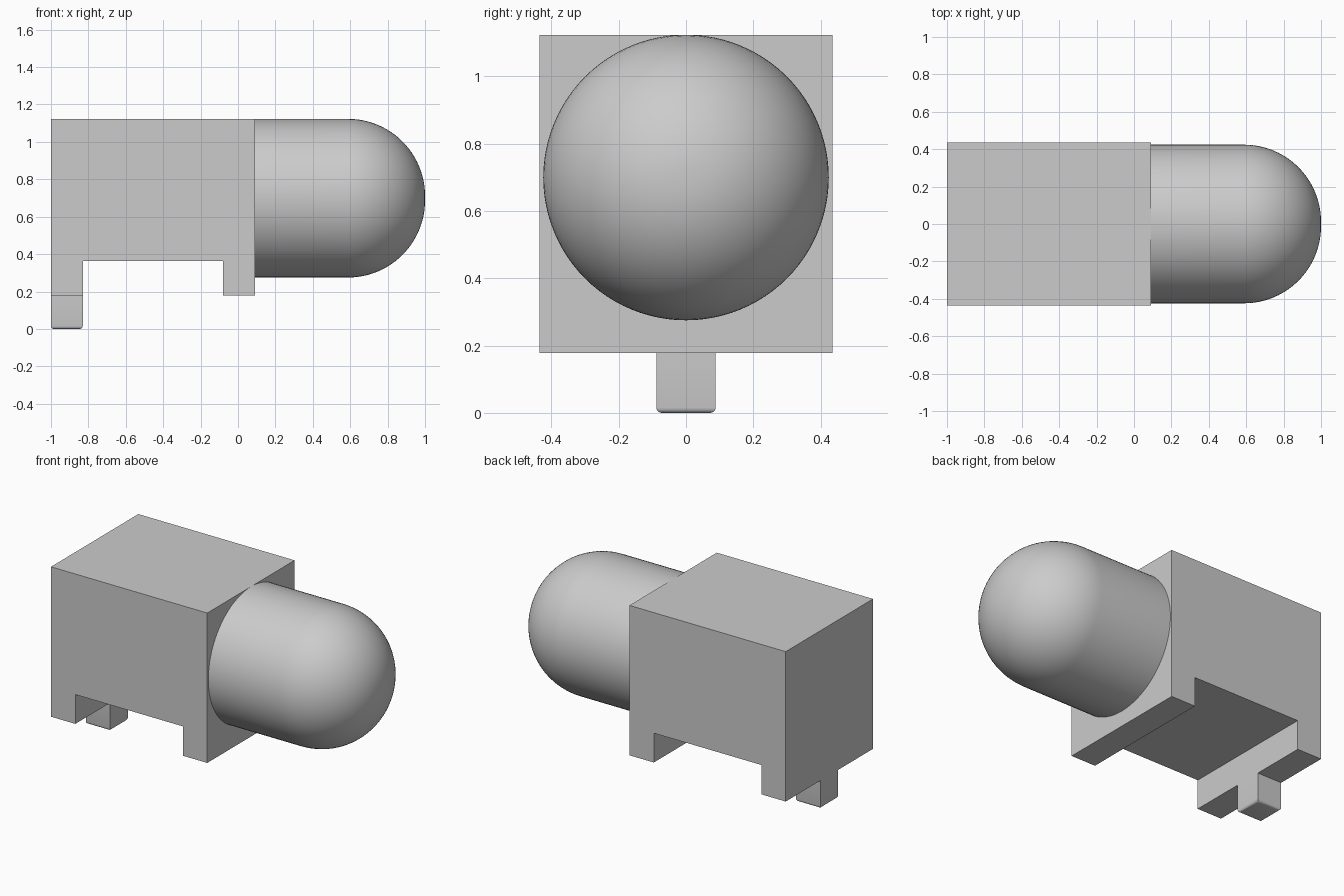
import bpy, bmesh, math

cube = bpy.data.objects.get("Cube")
if cube:
    bpy.data.objects.remove(cube, do_unlink=True)

grey = bpy.data.materials.new("light_grey")
grey.use_nodes = True
COLOR = (0.6, 0.6, 0.6, 1)
grey.diffuse_color = COLOR
grey.node_tree.nodes["Principled BSDF"].inputs["Base Color"].default_value = COLOR


def finish(bm, name):
    bmesh.ops.recalc_face_normals(bm, faces=bm.faces[:])
    mesh = bpy.data.meshes.new(name)
    bm.to_mesh(mesh)
    bm.free()
    mesh.materials.append(grey)
    obj = bpy.data.objects.new(name, mesh)
    bpy.context.collection.objects.link(obj)
    return obj


def smooth(obj):
    bpy.ops.object.select_all(action='DESELECT')
    obj.select_set(True)
    bpy.context.view_layer.objects.active = obj
    bpy.ops.object.shade_smooth_by_angle(angle=math.radians(35))


def extrude_profile(points, half_width):
    """Extrude an x-z outline across y."""
    bm = bmesh.new()
    face = bm.faces.new([bm.verts.new((x, -half_width, z)) for x, z in points])
    result = bmesh.ops.extrude_face_region(bm, geom=[face])
    verts = [v for v in result["geom"] if isinstance(v, bmesh.types.BMVert)]
    bmesh.ops.translate(bm, verts=verts, vec=(0, 2 * half_width, 0))
    return bm


# Housing: a block with a channel across its underside
BACK, FRONT, BASE, TOP, CHANNEL = -1.0, 0.09, 0.178, 1.123, 0.363
outline = [(BACK, BASE), (-0.83, BASE), (-0.83, CHANNEL), (-0.08, CHANNEL),
           (-0.08, BASE), (FRONT, BASE), (FRONT, TOP), (BACK, TOP)]
finish(extrude_profile(outline, 0.435), "housing")

# Locating peg with rounded bottom edges
bm = extrude_profile([(BACK, 0), (-0.83, 0), (-0.83, BASE), (BACK, BASE)], 0.088)
bottom = [e for e in bm.edges if all(v.co.z < 0.01 for v in e.verts)]
bmesh.ops.bevel(bm, geom=bottom, offset=0.016, segments=4, profile=0.5, affect='EDGES')
smooth(finish(bm, "locating_peg"))

# Domed barrel: a profile spun around the x axis
RADIUS, ROUND, AXIS, STEPS = 0.424, 0.412, 0.699, 24
path = [(FRONT, 0), (FRONT, RADIUS)]
for i in range(STEPS + 1):
    a = math.pi / 2 * i / STEPS
    path.append((1 - ROUND + ROUND * math.sin(a), RADIUS - ROUND + ROUND * math.cos(a)))
path.append((1, 0))
bm = bmesh.new()
verts = [bm.verts.new((x, 0, AXIS + r)) for x, r in path]
edges = [bm.edges.new(pair) for pair in zip(verts, verts[1:])]
bmesh.ops.spin(bm, geom=verts + edges, cent=(0, 0, AXIS), axis=(1, 0, 0),
               angle=2 * math.pi, steps=96)
bmesh.ops.remove_doubles(bm, verts=bm.verts[:], dist=0.0001)
smooth(finish(bm, "domed_barrel"))
